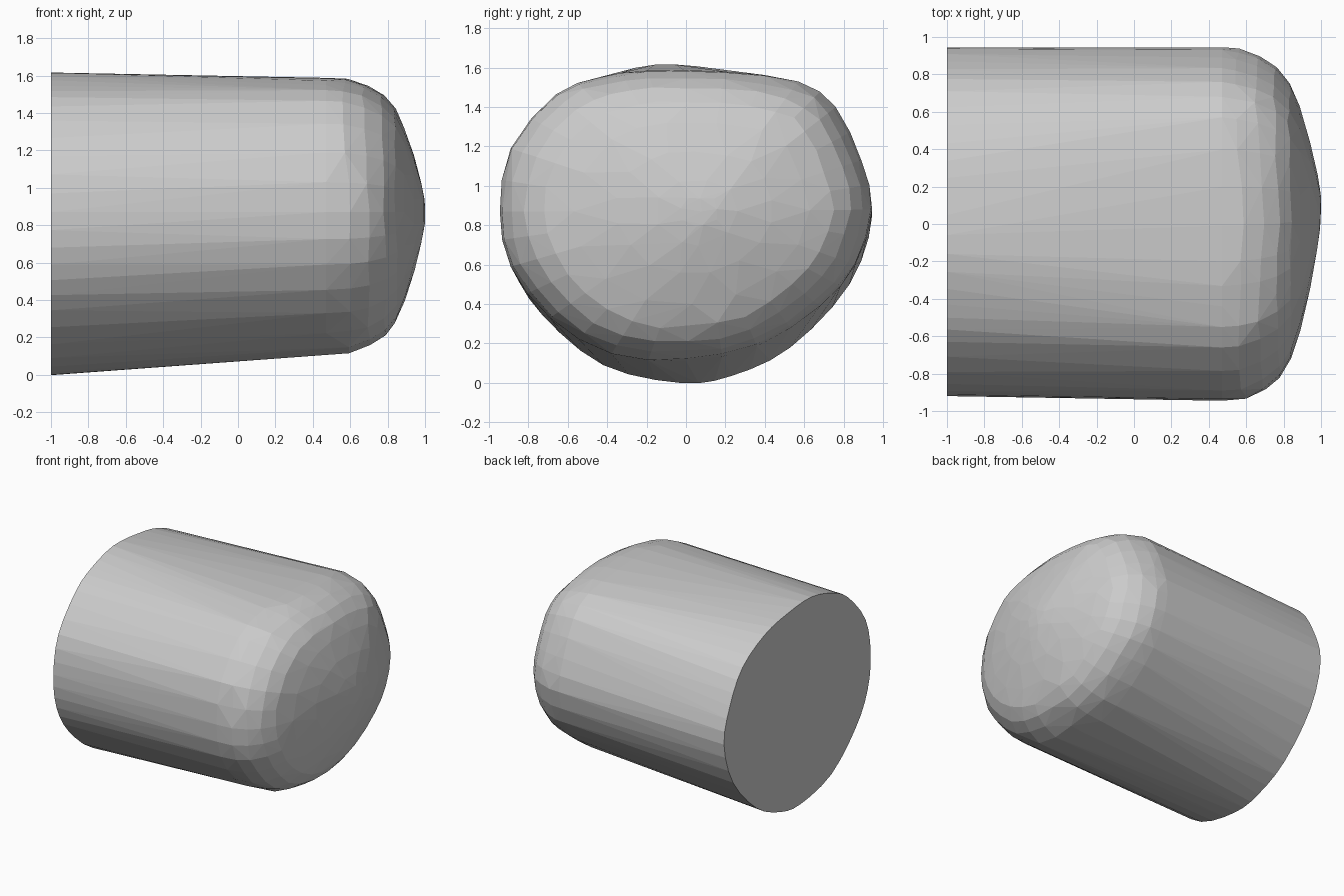
import bpy, bmesh, math, random
from mathutils import Vector

default_cube = bpy.data.objects.get("Cube")
if default_cube:
    bpy.data.objects.remove(default_cube, do_unlink=True)

random.seed(4)


def make_material(name, grey):
    """One flat colour for the viewport and for renders."""
    material = bpy.data.materials.new(name)
    material.use_nodes = True
    colour = (grey, grey, grey, 1)
    material.diffuse_color = colour
    shader = material.node_tree.nodes["Principled BSDF"]
    shader.inputs["Base Color"].default_value = colour
    shader.inputs["Roughness"].default_value = 0.8
    return material


def smooth_loop(points, steps):
    """Closed Catmull-Rom loop through (y, z) points."""
    points = [Vector(point) for point in points]
    count = len(points)
    loop = []
    for i in range(count):
        before, start, end, after = (points[(i + k) % count] for k in (-1, 0, 1, 2))
        for step in range(steps):
            t = step / steps
            loop.append(0.5 * (2 * start + (end - before) * t
                               + (2 * before - 5 * start + 4 * end - after) * t ** 2
                               + (3 * start - before - 3 * end + after) * t ** 3))
    return loop


# Cross-sections as (y, z), anticlockwise from the lowest point
base_outline = [(-.03, 0), (.23, .035), (.53, .18), (.83, .5), (.945, .85), (.87, 1.13),
                (.71, 1.38), (.43, 1.535), (.15, 1.595), (-.16, 1.615), (-.43, 1.545),
                (-.63, 1.435), (-.855, 1.17), (-.92, .87), (-.88, .59), (-.73, .345),
                (-.42, .09)]
rim_outline = [(0, .11), (.36, .185), (.68, .39), (.86, .6), (.945, .88), (.89, 1.13),
               (.76, 1.4), (.57, 1.53), (.2, 1.58), (-.2, 1.585), (-.44, 1.55),
               (-.66, 1.465), (-.89, 1.19), (-.945, .87), (-.89, .59), (-.69, .33),
               (-.38, .145)]

# Dome profile: position along the length, and size relative to the rim
dome_profile = [(.6, .987), (.7, .945), (.785, .872), (.845, .773), (.892, .625),
                (.943, .415), (.98, .22), (.996, .1)]
apex = Vector((.08, .87))

bm = bmesh.new()

# Base rim and the shoulder where the straight sides end
for y, z in smooth_loop(base_outline, 3):
    bm.verts.new((-1, y, z))
rim = smooth_loop(rim_outline, 2)
for y, z in rim:
    bm.verts.new((.47, y, z))

# Rounded end: shrinking rings with slightly uneven points for irregular facets
for ring, (x, size) in enumerate(dome_profile):
    stride = 1 if size > .7 else 2 if size > .3 else 4
    for i in range(ring % 2, len(rim), stride):
        outward = rim[i] - apex
        shift = random.uniform(-.01, .01)
        point = apex + outward * (size + shift)
        # the back shoulder and the upper corners are rounder than the rest
        side, up = outward.normalized()
        lean = (.035 * max(0, side) + .08 * max(0, up) * abs(side)) * size ** 5
        slope = shift * (.25 if size < .7 else .8)
        bm.verts.new((x - lean - slope, point.x, point.y))
bm.verts.new((1, apex.x, apex.y))

# Skin the points with a convex shell and merge the flat base into one face
bmesh.ops.convex_hull(bm, input=bm.verts[:])
loose = [v for v in bm.verts if not v.link_faces]
bmesh.ops.delete(bm, geom=loose, context='VERTS')
bmesh.ops.dissolve_limit(bm, angle_limit=math.radians(0.5),
                         verts=bm.verts[:], edges=bm.edges[:])
bmesh.ops.recalc_face_normals(bm, faces=bm.faces[:])

mesh = bpy.data.meshes.new("rounded_plug")
bm.to_mesh(mesh)
bm.free()
mesh.materials.append(make_material("light grey", .6))
plug = bpy.data.objects.new("rounded_plug", mesh)
bpy.context.collection.objects.link(plug)
